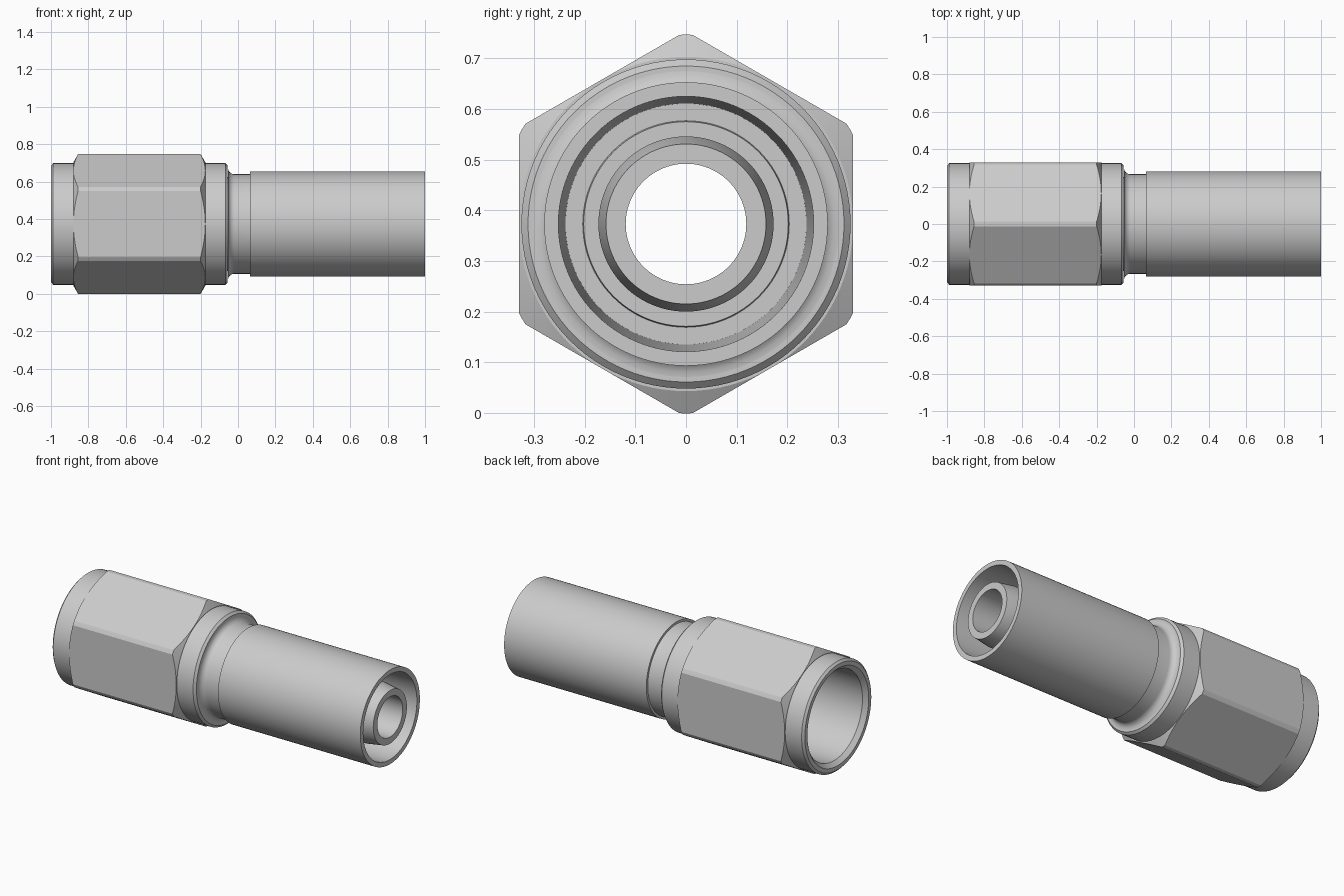
import bpy, bmesh, math
from mathutils import Matrix, Vector

AXIS_Z = 0.373
SEGMENTS = 96

cube = bpy.data.objects.get("Cube")
if cube:
    bpy.data.objects.remove(cube, do_unlink=True)

steel = bpy.data.materials.new("light grey steel")
steel.use_nodes = True
steel.diffuse_color = (0.6, 0.6, 0.6, 1)
steel.node_tree.nodes["Principled BSDF"].inputs["Base Color"].default_value = (0.6, 0.6, 0.6, 1)


def add_object(name, bm):
    bmesh.ops.recalc_face_normals(bm, faces=bm.faces)
    mesh = bpy.data.meshes.new(name)
    bm.to_mesh(mesh)
    bm.free()
    mesh.materials.append(steel)
    obj = bpy.data.objects.new(name, mesh)
    obj.location.z = AXIS_Z
    bpy.context.collection.objects.link(obj)
    return obj


def select(obj):
    bpy.ops.object.select_all(action='DESELECT')
    obj.select_set(True)
    bpy.context.view_layer.objects.active = obj


def smooth(obj):
    select(obj)
    bpy.ops.object.shade_smooth_by_angle(angle=math.radians(20))


def revolve(name, profile):
    """Spin a closed (x, radius) profile about the x axis."""
    bm = bmesh.new()
    verts = [bm.verts.new((x, 0, r)) for x, r in profile]
    edges = [bm.edges.new((v, verts[i - 1])) for i, v in enumerate(verts)]
    bmesh.ops.spin(bm, geom=verts + edges, cent=(0, 0, 0), axis=(1, 0, 0),
                   angle=math.tau, steps=SEGMENTS)
    bmesh.ops.remove_doubles(bm, verts=bm.verts, dist=1e-5)
    return add_object(name, bm)


def fillet(x, r, rx, rr, steps=6):
    """Concave quarter arc running from a face down onto a shaft."""
    return [(x + rx * (1 - math.cos(a)), r + rr * (1 - math.sin(a)))
            for a in (i / steps * math.pi / 2 for i in range(steps + 1))]


# Round body of the nut, open at the left end
smooth(revolve("nut_body", [
    (-1, 0.312), (-0.988, 0.325), (-0.068, 0.325), (-0.055, 0.312),
    (-0.055, 0.25), (-0.3, 0.25), (-0.3, 0.265), (-0.975, 0.265), (-1, 0.288)]))

# Hexagon with chamfered corners: a prism trimmed by a turned ring
hexagon = revolve("hex_grip", [
    (-0.88, 0.3), (-0.88, 0.33), (-0.855, 0.374),
    (-0.2, 0.374), (-0.175, 0.33), (-0.175, 0.3)])
bm = bmesh.new()
bmesh.ops.create_cone(bm, cap_ends=True, segments=6, depth=1,
                      radius1=0.33 / math.cos(math.pi / 6),
                      radius2=0.33 / math.cos(math.pi / 6))
bmesh.ops.transform(bm, verts=bm.verts, matrix=Matrix.Translation(Vector((-0.53, 0, 0)))
                    @ Matrix.Rotation(math.pi / 2, 4, 'Y') @ Matrix.Rotation(0, 4, 'Z'))
# Keep a corner pointing straight up
if max(v.co.z for v in bm.verts) < 0.35:
    bmesh.ops.rotate(bm, verts=bm.verts, matrix=Matrix.Rotation(math.pi / 6, 3, 'X'))
prism = add_object("hex_cutter", bm)
prism.hide_render = True
trim = hexagon.modifiers.new("Trim", 'BOOLEAN')
trim.operation = 'INTERSECT'
trim.solver = 'EXACT'
trim.object = prism
select(hexagon)
bpy.ops.object.modifier_apply(modifier=trim.name)
bpy.data.objects.remove(prism, do_unlink=True)
smooth(hexagon)

# Hollow stem: flared seat, filleted neck and inner nipple
smooth(revolve("stem", [
    (-0.5, 0.2), (-0.5, 0.25), (-0.054, 0.25)]
    + fillet(-0.054, 0.266, 0.035, 0.036)
    + [(0.1, 0.266), (0.1, 0.204), (0.11, 0.202), (0.11, 0.173),
       (0.9, 0.173), (1, 0.158), (1, 0.119), (-0.4, 0.119)]))

# Outer sleeve around the nipple
smooth(revolve("sleeve", [
    (0.065, 0.28), (1, 0.28), (1, 0.252), (0.1, 0.238), (0.065, 0.238)]))
